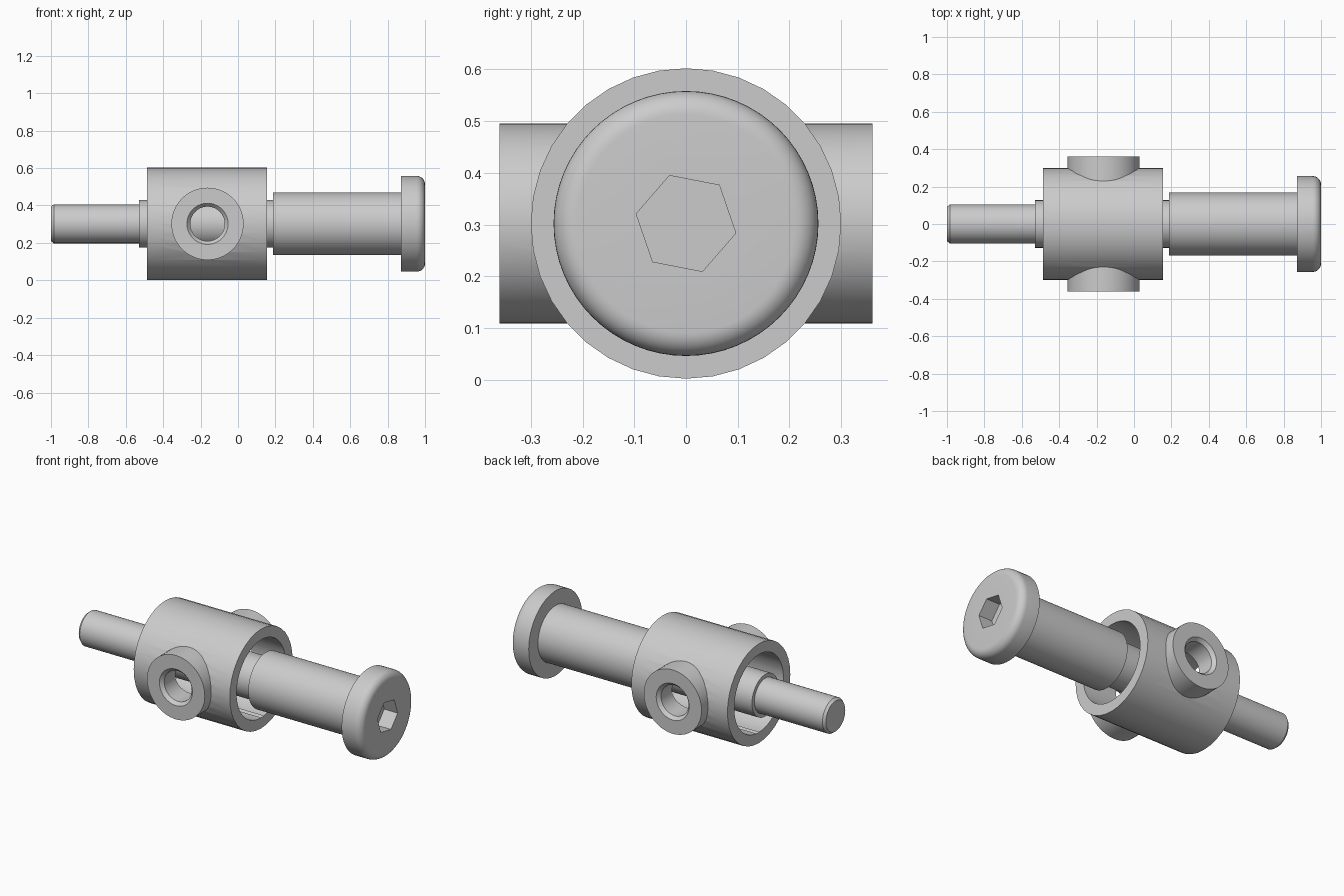
import bpy, bmesh
from math import sin, cos, pi, radians

cube = bpy.data.objects.get("Cube")
if cube:
    bpy.data.objects.remove(cube)

AXIS_Z = 0.302
CROSS_X = -0.163

steel = bpy.data.materials.new("grey steel")
steel.use_nodes = True
GREY = (0.6, 0.6, 0.6, 1)
steel.diffuse_color = GREY
steel.node_tree.nodes["Principled BSDF"].inputs["Base Color"].default_value = GREY


def lathe(name, profile, sides=64, phase=0.0, cross=False):
    """Turn (position, radius) points around the x axis, or the y axis if cross."""
    bm = bmesh.new()
    rings = []
    for pos, r in profile:
        if r == 0:
            rings.append([bm.verts.new((pos, 0, 0))] * sides)
        else:
            angles = [2 * pi * i / sides + phase for i in range(sides)]
            rings.append([bm.verts.new((pos, r * cos(a), r * sin(a))) for a in angles])
    for a, b in zip(rings, rings[1:]):
        for i in range(sides):
            j = (i + 1) % sides
            corners = dict.fromkeys((a[i], a[j], b[j], b[i]))
            bm.faces.new(list(corners))
    bmesh.ops.recalc_face_normals(bm, faces=bm.faces)
    mesh = bpy.data.meshes.new(name)
    bm.to_mesh(mesh)
    bm.free()
    mesh.materials.append(steel)
    obj = bpy.data.objects.new(name, mesh)
    bpy.context.collection.objects.link(obj)
    obj.location = (CROSS_X if cross else 0, 0, AXIS_Z)
    obj.rotation_euler.z = pi / 2 if cross else 0
    return obj


def rod(name, x0, x1, r, **kw):
    return lathe(name, [(x0, 0), (x0, r), (x1, r), (x1, 0)], **kw)


def activate(obj):
    bpy.ops.object.select_all(action='DESELECT')
    obj.select_set(True)
    bpy.context.view_layer.objects.active = obj


def combine(obj, other, operation):
    activate(obj)
    mod = obj.modifiers.new("combine", 'BOOLEAN')
    mod.operation = operation
    mod.solver = 'EXACT'
    mod.object = other
    bpy.ops.object.modifier_apply(modifier=mod.name)
    bpy.data.objects.remove(other)


# Sleeve with two side bosses, a long bore and a chamfered cross hole
sleeve = rod("sleeve", -0.487, 0.155, 0.3, sides=36)
combine(sleeve, rod("bosses", -0.36, 0.36, 0.193, cross=True), 'UNION')
combine(sleeve, rod("bore", -0.7, 0.4, 0.235), 'DIFFERENCE')
hole = [(-0.4, 0), (-0.4, 0.128), (-0.36, 0.11), (-0.34, 0.092),
        (0.34, 0.092), (0.36, 0.11), (0.4, 0.128), (0.4, 0)]
combine(sleeve, lathe("cross_hole", hole, cross=True), 'DIFFERENCE')

# Spacer tube around the thin end of the bolt
spacer = lathe("spacer", [(-0.53, 0.104), (-0.53, 0.127), (0.187, 0.127),
                          (0.187, 0.104), (-0.53, 0.104)])

# Bolt with chamfered tip, shoulder and rounded head
ROUND = 0.045
bolt_profile = [(-1, 0), (-1, 0.092), (-0.985, 0.104), (0.186, 0.104), (0.186, 0.168),
                (0.872, 0.168), (0.872, 0.256)]
for i in range(9):
    a = pi / 2 * i / 8
    bolt_profile.append((1 - ROUND + ROUND * sin(a), 0.256 - ROUND + ROUND * cos(a)))
bolt_profile.append((1, 0))
bolt = lathe("bolt", bolt_profile)

# Hexagonal socket in the bolt head
combine(bolt, rod("hex_socket", 0.91, 1.1, 0.098, sides=6, phase=radians(-11)), 'DIFFERENCE')

for part in (sleeve, spacer, bolt):
    activate(part)
    bpy.ops.object.shade_smooth_by_angle(angle=radians(28))
